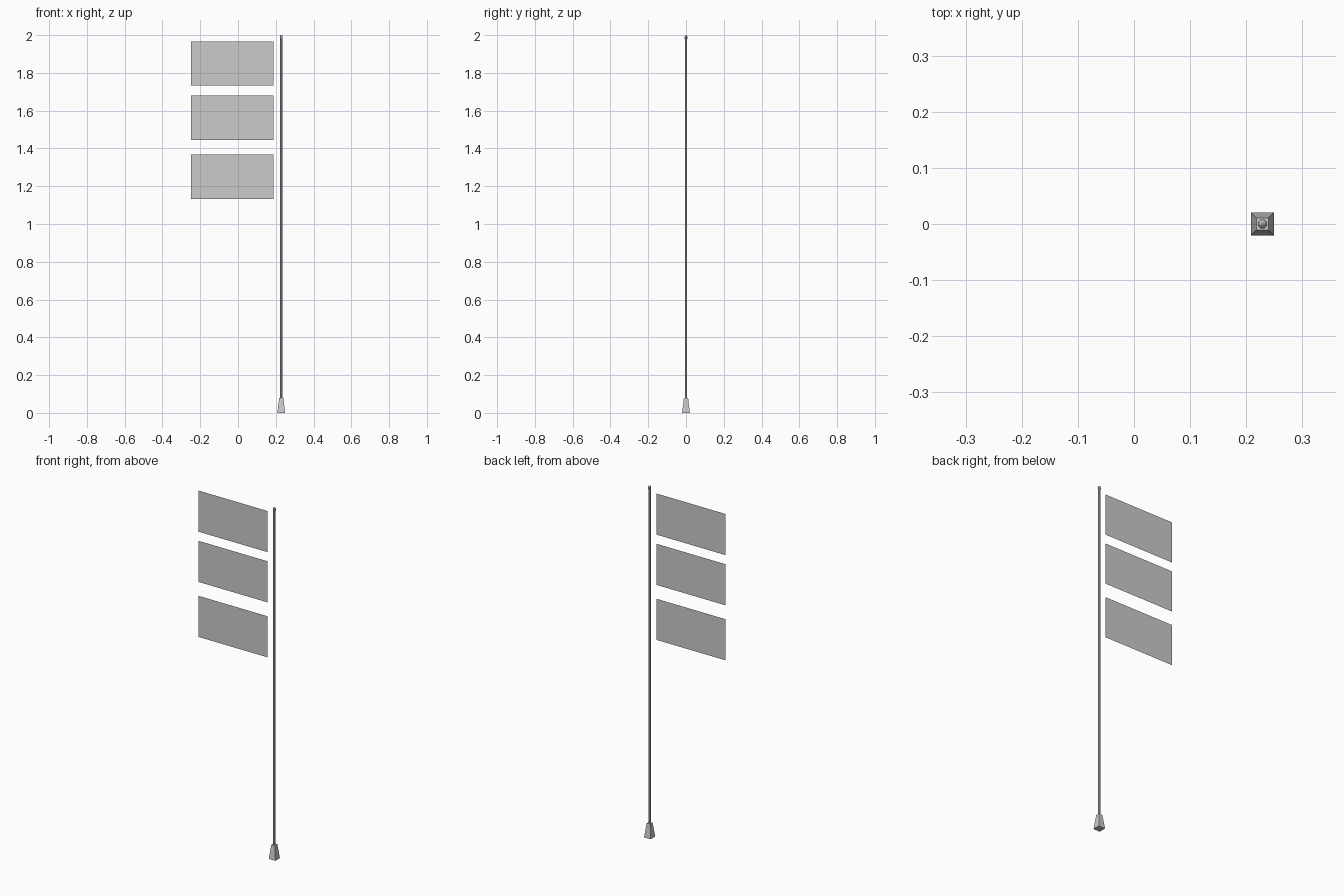
import bpy
from math import radians

if "Cube" in bpy.data.objects:
    bpy.data.objects.remove(bpy.data.objects["Cube"])

POLE_X = 0.229


def lathe(name, profile, sides, turn):
    """Stack a closed solid from (radius, height) pairs around the pole axis."""
    from math import cos, sin, tau
    verts, faces = [], []
    for r, z in profile:
        for i in range(sides):
            a = turn + tau * i / sides
            verts.append((POLE_X + r * cos(a), r * sin(a), z))
    for k in range(len(profile) - 1):
        for i in range(sides):
            j = (i + 1) % sides
            faces.append((k * sides + i, k * sides + j,
                          (k + 1) * sides + j, (k + 1) * sides + i))
    faces.append(tuple(reversed(range(sides))))
    faces.append(tuple(range((len(profile) - 1) * sides, len(profile) * sides)))
    return add_mesh(name, verts, faces)


def add_mesh(name, verts, faces):
    mesh = bpy.data.meshes.new(name)
    mesh.from_pydata(verts, [], faces)
    obj = bpy.data.objects.new(name, mesh)
    bpy.context.collection.objects.link(obj)
    return obj


# Tapered square foot
root2 = 2 ** 0.5
lathe("base", [(0.0207 * root2, 0), (0.0110 * root2, 0.08)], 4, radians(45))

# Slim pole
lathe("pole", [(0.0065, 0.078), (0.0065, 1.978)], 8, radians(22.5))

# Small rounded knob on top
lathe("finial", [(0.0045, 1.974), (0.0080, 1.981), (0.0085, 1.988),
                 (0.0065, 1.996), (0.0025, 2.0)], 8, radians(22.5))

# Three flat banners hanging beside the pole
for label, low in (("top", 1.732), ("middle", 1.446), ("bottom", 1.133)):
    high = low + 0.234
    add_mesh(label + "_banner",
             [(-0.25, 0, low), (0.187, 0, low), (0.187, 0, high), (-0.25, 0, high)],
             [(0, 1, 2, 3)])
